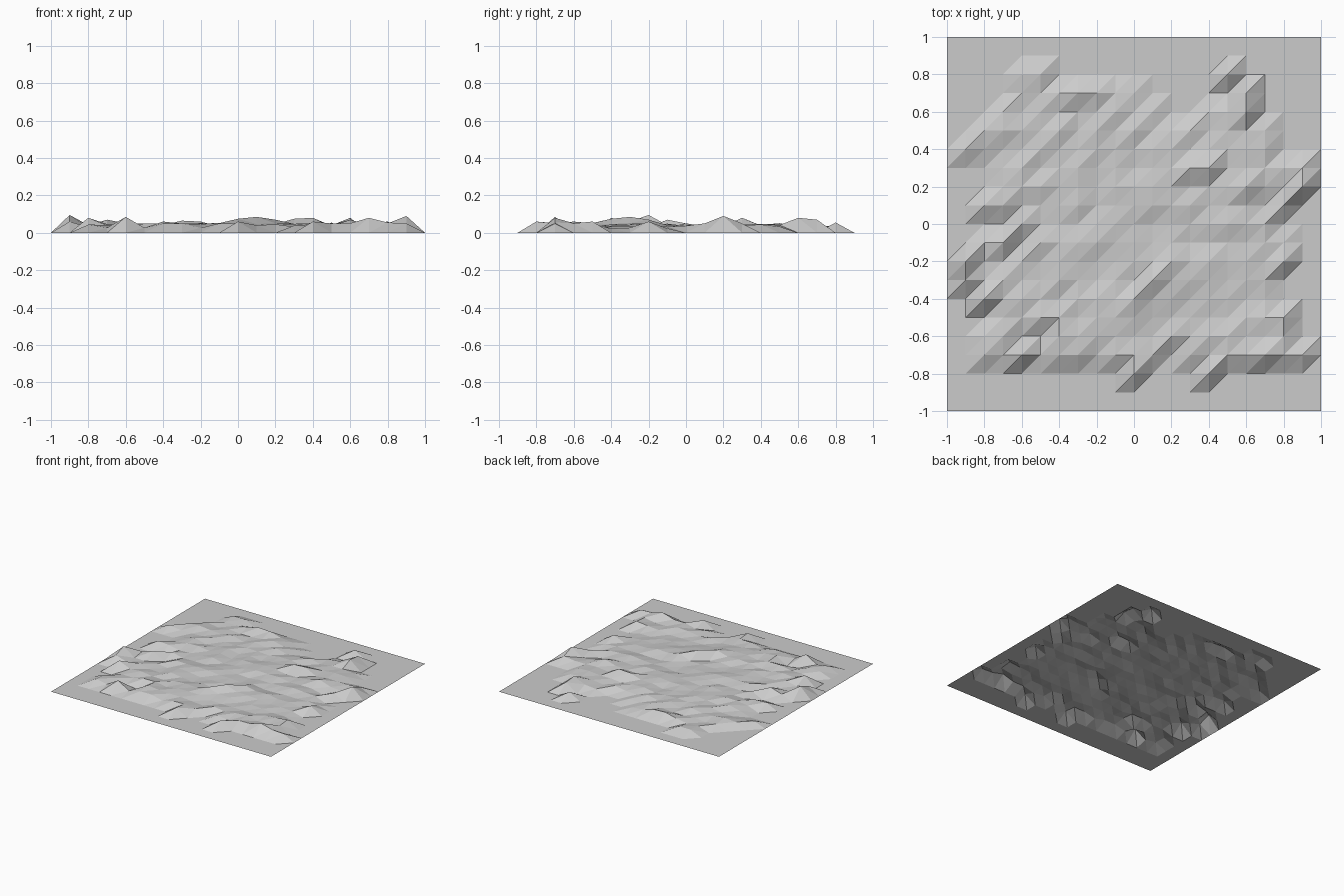
import bpy, bmesh, random

if "Cube" in bpy.data.objects:
    bpy.data.objects.remove(bpy.data.objects["Cube"])

random.seed(7)
N, STEP = 20, 0.1

# Extent of rough ground in each row (grid steps from the centre): row -> (first, last)
rough = {7: (-6, 0), 6: (-7, 1), 5: (-8, 7), 4: (-9, 7), 3: (-7, 8), 2: (-7, 9),
         1: (-8, 8), 0: (-6, 7), -1: (-8, 8), -2: (-9, 8), -3: (-9, 7),
         -4: (-8, 7), -5: (-7, 8), -6: (-8, 8), -7: (-8, 9)}

# Distinct peaks and hollows: column, row, height in hundredths
peaks = [(-9, -2, 9.5), (-8, -4, 8), (-9, -3, 6), (-7, -1, 7), (-6, -1, 1),
         (-6, 0, 5), (-6, -7, 8.5), (-6, -6, 1), (-5, -6, 0), (-4, -6, 6),
         (-5, -5, 5), (-3, -7, 5), (-1, -7, 5), (0, -8, 6), (1, -7, 4),
         (2, -7, 0), (4, -8, 6), (5, -7, 5), (7, -7, 8), (8, -7, 5.5),
         (8, -5, 6), (0, -4, 7.5), (1, -3, 8.5), (2, -2, 7), (8, -2, 6),
         (9, 2, 9), (9, 3, 5), (8, 1, 5), (6, 2, 7), (7, 1, 1),
         (3, 3, 7.5), (4, 3, 8), (3, 6, 0), (2, 6, 0), (6, 6, 8),
         (6, 7, 7), (5, 8, 5.5), (5, 6, 4), (4, 6, 3), (-5, 8, 4),
         (-6, 8, 4), (-3, 7, 6.5), (-2, 7, 6), (0, 5, 5), (-8, 1, 5)]

height = {}
for row, (first, last) in rough.items():
    for col in range(first, last + 1):
        height[col, row] = random.uniform(0.022, 0.052)
for col, row, h in peaks:
    height[col, row] = h / 100

# Open sheet of triangles, every square split along the same diagonal
bm = bmesh.new()
half = N // 2
grid = {(i, j): bm.verts.new((i * STEP, j * STEP, height.get((i, j), 0)))
        for i in range(-half, half + 1) for j in range(-half, half + 1)}
for i in range(-half, half):
    for j in range(-half, half):
        a, b = grid[i, j], grid[i + 1, j]
        c, d = grid[i + 1, j + 1], grid[i, j + 1]
        bm.faces.new((a, b, c))
        bm.faces.new((a, c, d))

mesh = bpy.data.meshes.new("terrain")
bm.to_mesh(mesh)
bm.free()
bpy.context.collection.objects.link(bpy.data.objects.new("terrain", mesh))
